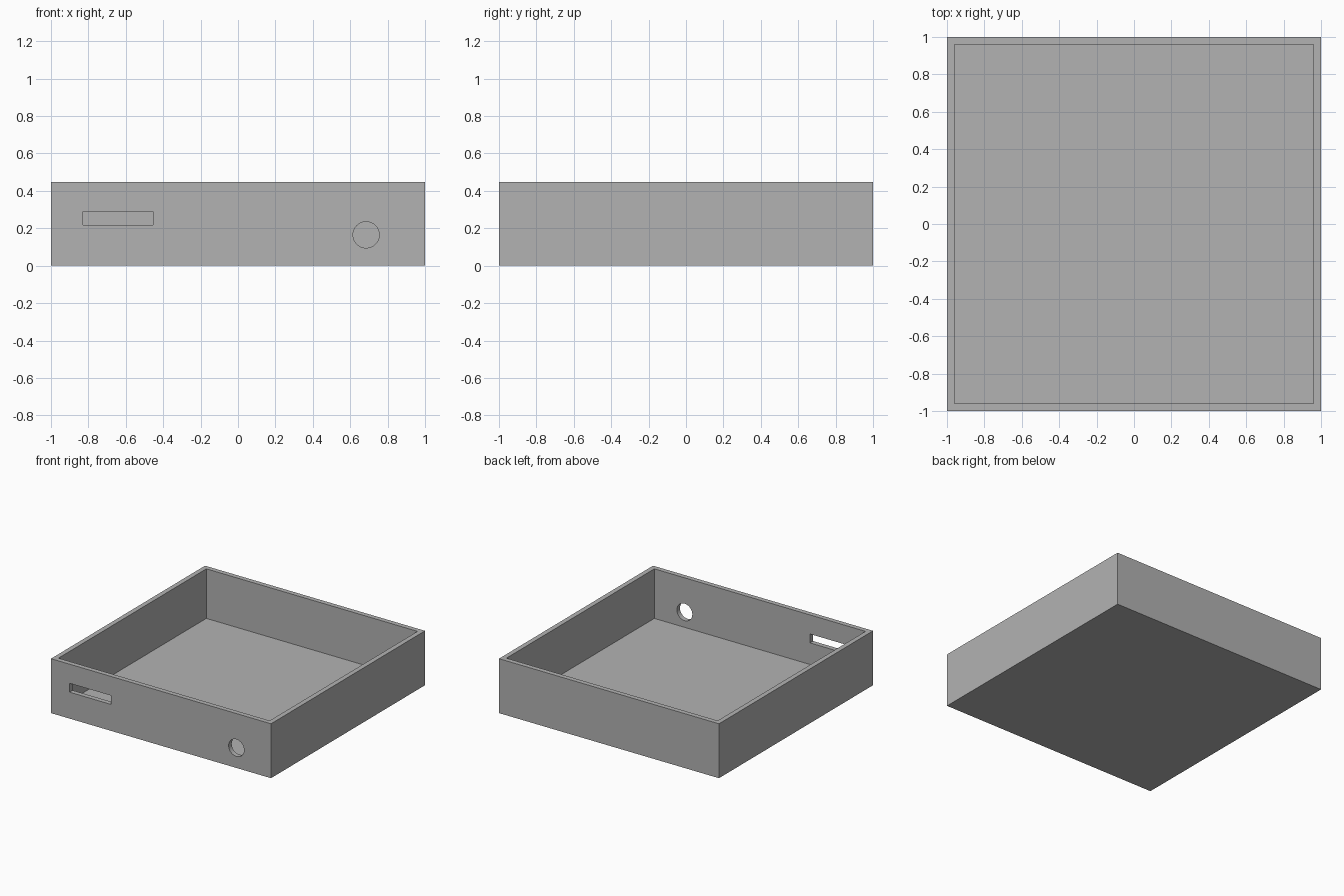
import bpy
import bmesh
import math
from mathutils import Matrix, Vector

if "Cube" in bpy.data.objects:
    bpy.data.objects.remove(bpy.data.objects["Cube"], do_unlink=True)

HEIGHT = 0.447
WALL = 0.04
FLOOR = 0.04

grey = bpy.data.materials.new("plain grey")
grey.use_nodes = True
colour = (0.448, 0.448, 0.448, 1)
grey.diffuse_color = colour
grey.node_tree.nodes["Principled BSDF"].inputs["Base Color"].default_value = colour


def make_object(name, bm):
    bmesh.ops.recalc_face_normals(bm, faces=bm.faces)
    mesh = bpy.data.meshes.new(name)
    bm.to_mesh(mesh)
    bm.free()
    mesh.materials.append(grey)
    obj = bpy.data.objects.new(name, mesh)
    bpy.context.collection.objects.link(obj)
    return obj


def box(name, low, high):
    low, high = Vector(low), Vector(high)
    bm = bmesh.new()
    place = Matrix.Translation((low + high) / 2) @ Matrix.Diagonal((high - low).to_4d())
    bmesh.ops.create_cube(bm, size=1, matrix=place)
    return make_object(name, bm)


def front_cylinder(name, x, z, radius, depth):
    bm = bmesh.new()
    place = Matrix.Translation((x, -1, z)) @ Matrix.Rotation(math.pi / 2, 4, "X")
    bmesh.ops.create_cone(bm, cap_ends=True, segments=48, radius1=radius,
                          radius2=radius, depth=depth, matrix=place)
    return make_object(name, bm)


# Open tray body
tray = box("tray", (-1, -1, 0), (1, 1, HEIGHT))

# Inner cavity, front slot and round front hole
inner = 1 - WALL
cutters = [
    box("cavity_cutter", (-inner, -inner, FLOOR), (inner, inner, HEIGHT + 0.2)),
    box("slot_cutter", (-0.83, -1.1, 0.217), (-0.455, -0.9, 0.29)),
    front_cylinder("hole_cutter", 0.685, 0.165, 0.07, 0.2),
]
for cutter in cutters:
    cutter.hide_render = True
    cut = tray.modifiers.new(cutter.name, "BOOLEAN")
    cut.operation = "DIFFERENCE"
    cut.solver = "EXACT"
    cut.object = cutter

# Apply the cuts and discard the cutters
bpy.ops.object.select_all(action="DESELECT")
bpy.context.view_layer.objects.active = tray
tray.select_set(True)
for cutter in cutters:
    bpy.ops.object.modifier_apply(modifier=cutter.name)
    bpy.data.objects.remove(cutter, do_unlink=True)

# Smooth the hole while keeping all box edges sharp
bpy.ops.object.shade_smooth_by_angle(angle=math.radians(30))
